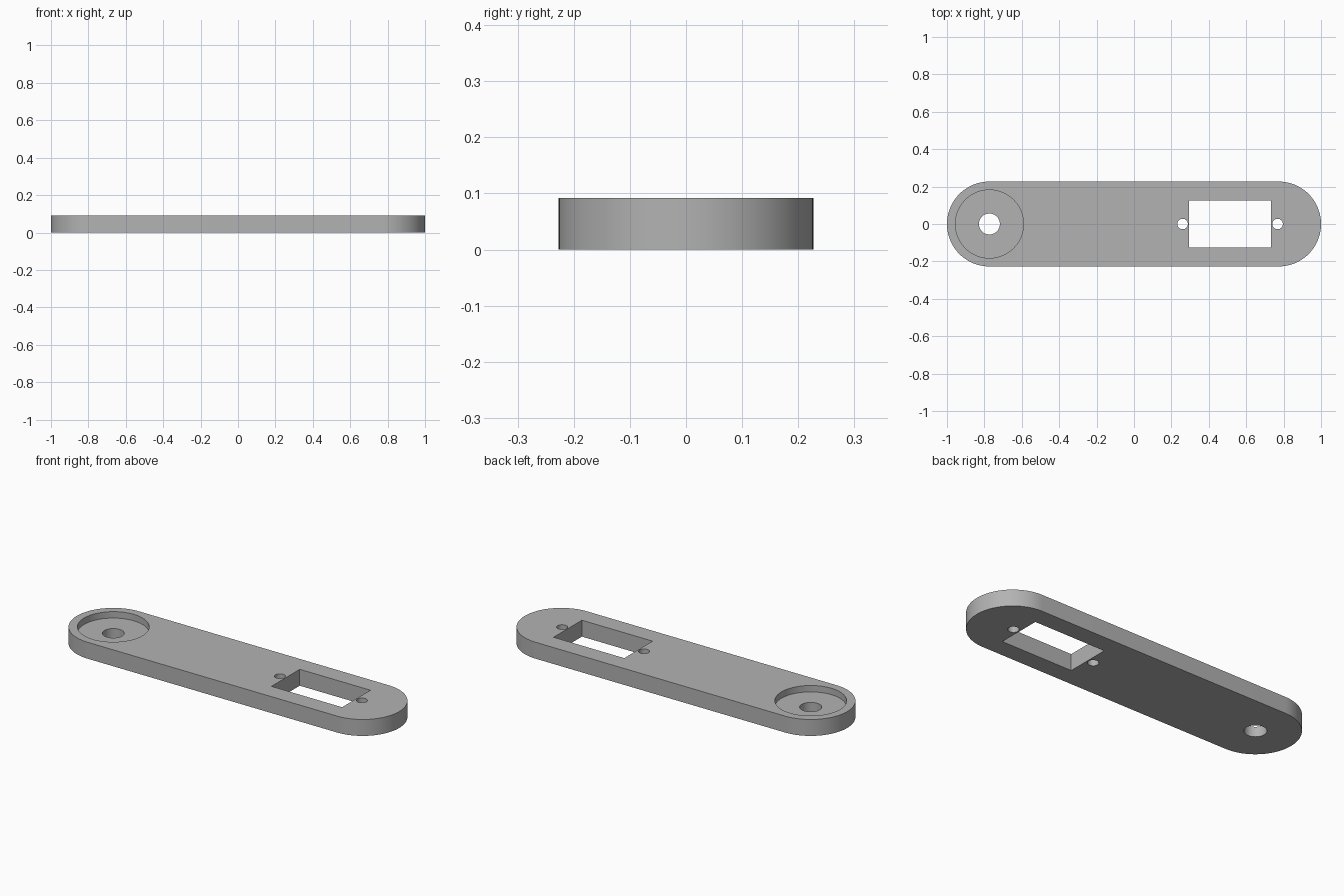
import bpy
import bmesh
from math import cos, sin, pi, radians

cube = bpy.data.objects.get("Cube")
if cube:
    bpy.data.objects.remove(cube, do_unlink=True)

THICK = 0.092
END_X, END_R = 0.773, 0.227
FLOOR = 0.056          # height of the round recess floor
SLOT_X, SLOT_W, SLOT_D = 0.514, 0.438, 0.25
SCREW_GAP = 0.254

grey = bpy.data.materials.new("plain_grey")
grey.use_nodes = True
colour = (0.45, 0.45, 0.45, 1)
grey.diffuse_color = colour
grey.node_tree.nodes["Principled BSDF"].inputs["Base Color"].default_value = colour


def arc(cx, r, start, end, n):
    return [(cx + r * cos(start + (end - start) * i / n),
             r * sin(start + (end - start) * i / n)) for i in range(n + 1)]


def circle(cx, r, n=64):
    return arc(cx, r, 0, 2 * pi, n)[:-1]


def prism(name, outline, z0, z1):
    """Extrude a flat outline from z0 to z1."""
    bm = bmesh.new()
    base = bm.faces.new([bm.verts.new((x, y, z0)) for x, y in outline])
    top = bmesh.ops.extrude_face_region(bm, geom=[base])["geom"]
    bmesh.ops.translate(bm, vec=(0, 0, z1 - z0),
                        verts=[v for v in top if isinstance(v, bmesh.types.BMVert)])
    bmesh.ops.recalc_face_normals(bm, faces=bm.faces)
    mesh = bpy.data.meshes.new(name)
    bm.to_mesh(mesh)
    bm.free()
    mesh.materials.append(grey)
    obj = bpy.data.objects.new(name, mesh)
    bpy.context.collection.objects.link(obj)
    return obj


# Plate with two round ends
plate = prism("mounting_plate",
              arc(END_X, END_R, -pi / 2, pi / 2, 48)
              + arc(-END_X, END_R, pi / 2, 3 * pi / 2, 48), 0, THICK)

# Openings: round recess, its centre hole, rectangular slot and screw holes
hw, hd = SLOT_W / 2, SLOT_D / 2
slot = [(SLOT_X - hw, -hd), (SLOT_X + hw, -hd), (SLOT_X + hw, hd), (SLOT_X - hw, hd)]
cutters = [
    prism("recess_cutter", circle(-END_X, 0.182, 96), FLOOR, 0.2),
    prism("pivot_hole_cutter", circle(-END_X, 0.056), -0.1, 0.2),
    prism("slot_cutter", slot, -0.1, 0.2),
]
for side in (-1, 1):
    cutters.append(prism("screw_hole_cutter",
                         circle(SLOT_X + side * SCREW_GAP, 0.028, 40), -0.1, 0.2))

bpy.ops.object.select_all(action='DESELECT')
plate.select_set(True)
bpy.context.view_layer.objects.active = plate
for cutter in cutters:
    cutter.hide_render = True
    mod = plate.modifiers.new(cutter.name, 'BOOLEAN')
    mod.operation = 'DIFFERENCE'
    mod.solver = 'EXACT'
    mod.object = cutter
    bpy.ops.object.modifier_apply(modifier=mod.name)
    bpy.data.objects.remove(cutter, do_unlink=True)

# Smooth curved walls, crisp rims
bpy.ops.object.shade_smooth_by_angle(angle=radians(30))
